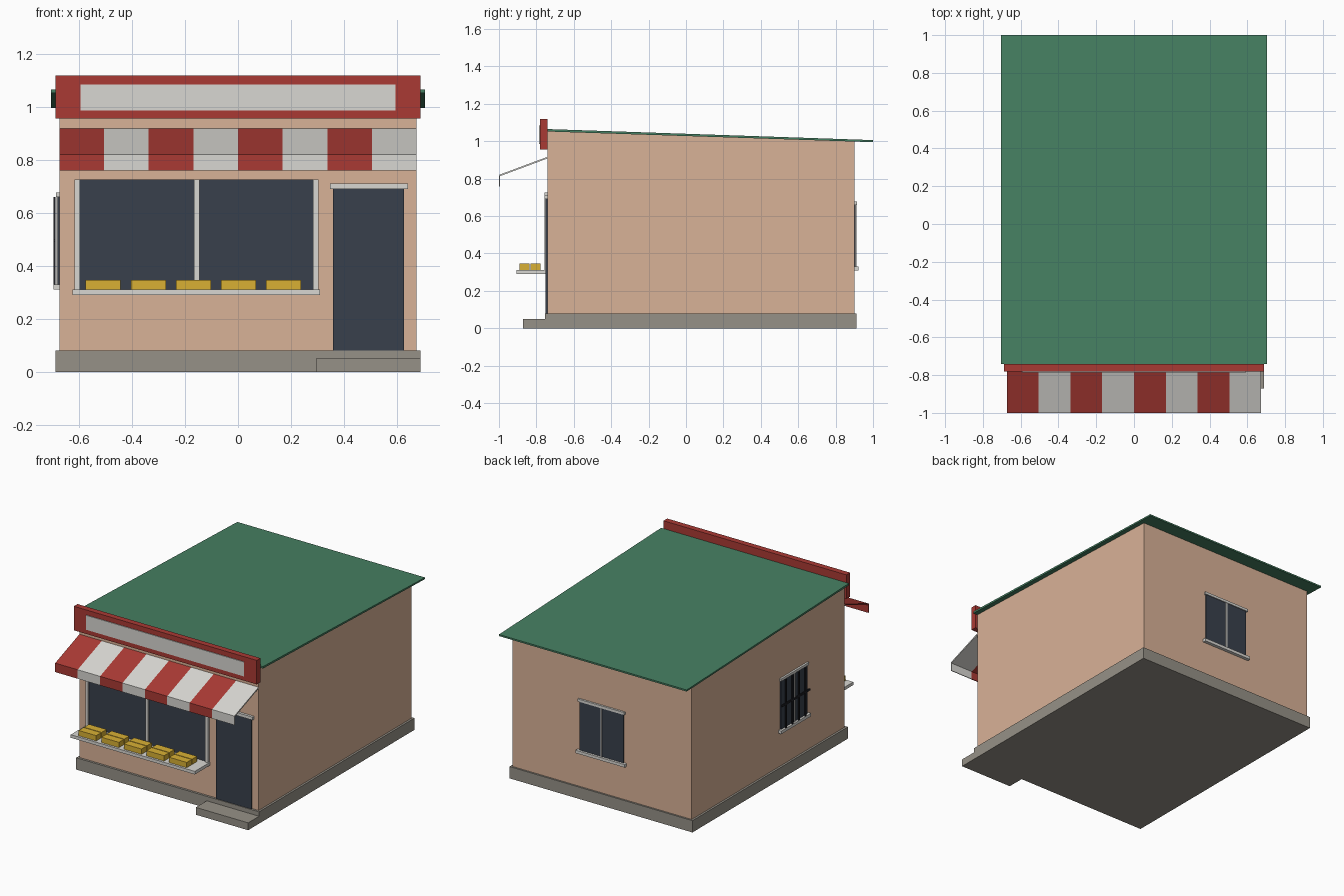
import bpy
import bmesh
from math import radians
from mathutils import Matrix

cube = bpy.data.objects.get("Cube")
if cube:
    bpy.data.objects.remove(cube, do_unlink=True)


def material(name, r, g, b):
    # Takes display values 0-255 and stores them as linear
    lin = [((c / 255 + 0.055) / 1.055) ** 2.4 for c in (r, g, b)] + [1]
    m = bpy.data.materials.new(name)
    m.use_nodes = True
    m.diffuse_color = lin
    shader = m.node_tree.nodes["Principled BSDF"]
    shader.inputs["Base Color"].default_value = lin
    shader.inputs["Roughness"].default_value = 0.9
    return m


PLASTER = material("plaster", 217, 178, 151)
STONE = material("stone", 150, 145, 135)
ROOF = material("roof green", 70, 128, 98)
RED = material("red", 170, 58, 52)
WHITE = material("off white", 216, 215, 210)
GLASS = material("dark glass", 57, 64, 76)
YELLOW = material("crate yellow", 216, 176, 52)
IRON = material("dark iron", 32, 33, 38)


def finish(name, bm, *mats):
    bmesh.ops.recalc_face_normals(bm, faces=bm.faces)
    mesh = bpy.data.meshes.new(name)
    bm.to_mesh(mesh)
    bm.free()
    for m in mats:
        mesh.materials.append(m)
    ob = bpy.data.objects.new(name, mesh)
    bpy.context.collection.objects.link(ob)
    return ob


def box(name, mat, x, y, z):
    # Each axis is a (low, high) pair
    bm = bmesh.new()
    bmesh.ops.create_cube(bm, size=1)
    for v in bm.verts:
        v.co = [lo + (c + 0.5) * (hi - lo) for c, (lo, hi) in zip(v.co, (x, y, z))]
    return finish(name, bm, mat)


def extrude_x(bm, profile, x0, x1, index=0):
    # Sweeps a (y, z) outline along x
    face = bm.faces.new([bm.verts.new((x0, y, z)) for y, z in profile])
    out = bmesh.ops.extrude_face_region(bm, geom=[face])["geom"]
    moved = [v for v in out if isinstance(v, bmesh.types.BMVert)]
    bmesh.ops.translate(bm, verts=moved, vec=(x1 - x0, 0, 0))
    bm.faces.ensure_lookup_table()
    for f in bm.faces[-6 - len(profile):]:
        if min(v.co.x for v in f.verts) > x0 - 1e-5:
            f.material_index = index


WALL_X, FRONT, BACK = 0.673, -0.74, 0.90

# Base and step
box("base", STONE, (-0.687, 0.687), (-0.755, 0.912), (0, 0.08))
box("door_step", STONE, (0.294, 0.687), (-0.872, -0.755), (0, 0.05))

# Walls with a sloping top
bm = bmesh.new()
extrude_x(bm, [(FRONT, 0.02), (BACK, 0.02), (BACK, 1.0), (FRONT, 1.054)], -WALL_X, WALL_X)
finish("walls", bm, PLASTER)

# Lean-to roof
bm = bmesh.new()
extrude_x(bm, [(FRONT, 1.052), (1, 0.995), (1, 1.006), (FRONT, 1.065)], -0.705, 0.705)
finish("roof", bm, ROOF)

# Sign board
box("sign_board", RED, (-0.687, 0.687), (-0.78, FRONT), (0.955, 1.118))
box("sign_panel", WHITE, (-0.593, 0.593), (-0.785, -0.778), (0.986, 1.084))

# Striped awning with a hanging valance
bm = bmesh.new()
outline = [(FRONT, 0.917), (-1, 0.82), (-1, 0.759), (-0.995, 0.759), (-0.995, 0.813), (FRONT, 0.908)]
stripe = 2 * WALL_X / 8
for i in range(8):
    x = -WALL_X + i * stripe
    extrude_x(bm, outline, x, x + stripe, i % 2)
finish("awning", bm, RED, WHITE)

# Shop window and counter
box("shop_window", GLASS, (-0.6, 0.29), (-0.746, FRONT), (0.31, 0.725))
for name, x0, x1 in (("left", 0.283, 0.303), ("middle", -0.166, -0.145), ("right", -0.617, -0.596)):
    box("shop_window_post_" + name, WHITE, (x0, x1), (-0.757, FRONT), (0.31, 0.725))
box("counter", WHITE, (-0.623, 0.309), (-0.905, FRONT), (0.29, 0.311))

# Crates on the counter
for i in range(5):
    x = -0.574 + i * 0.17
    for row, y in (("front", -0.89), ("back", -0.832)):
        box(f"crate_{row}_{i + 1}", YELLOW, (x, x + 0.132), (y, y + 0.053), (0.311, 0.347))

# Door
box("door", GLASS, (0.358, 0.625), (-0.75, FRONT), (0.08, 0.69))
box("door_lintel", WHITE, (0.347, 0.64), (-0.757, FRONT), (0.69, 0.711))


def small_window(name, place, half, barred):
    # Built facing +y around the origin, then moved onto its wall
    mid = 0.01
    parts = [
        box(name + "_glass", GLASS, (-half, half), (0, 0.007), (0.33, 0.66)),
        box(name + "_mullion", WHITE, (-mid / 2, mid / 2), (0, 0.012), (0.33, 0.66)),
        box(name + "_lintel", WHITE, (-half - 0.01, half + 0.01), (0, 0.013), (0.66, 0.677)),
        box(name + "_sill", WHITE, (-half - 0.02, half + 0.02), (0, 0.022), (0.31, 0.33)),
    ]
    if barred:
        for i in range(4):
            x = half * (i * 0.5 - 0.75)
            parts.append(box(f"{name}_bar_{i + 1}", IRON, (x - 0.005, x + 0.005), (0.014, 0.022), (0.33, 0.66)))
        parts.append(box(name + "_cross_bar", IRON, (-half - 0.01, half + 0.01), (0.015, 0.023), (0.489, 0.501)))
    for ob in parts:
        ob.data.transform(place)


# Back window, and barred window on the right wall
small_window("back_window", Matrix.Translation((0, BACK, 0)), 0.165, False)
small_window("right_window", Matrix.Translation((-WALL_X, -0.19, 0)) @ Matrix.Rotation(radians(90), 4, "Z"), 0.14, True)
